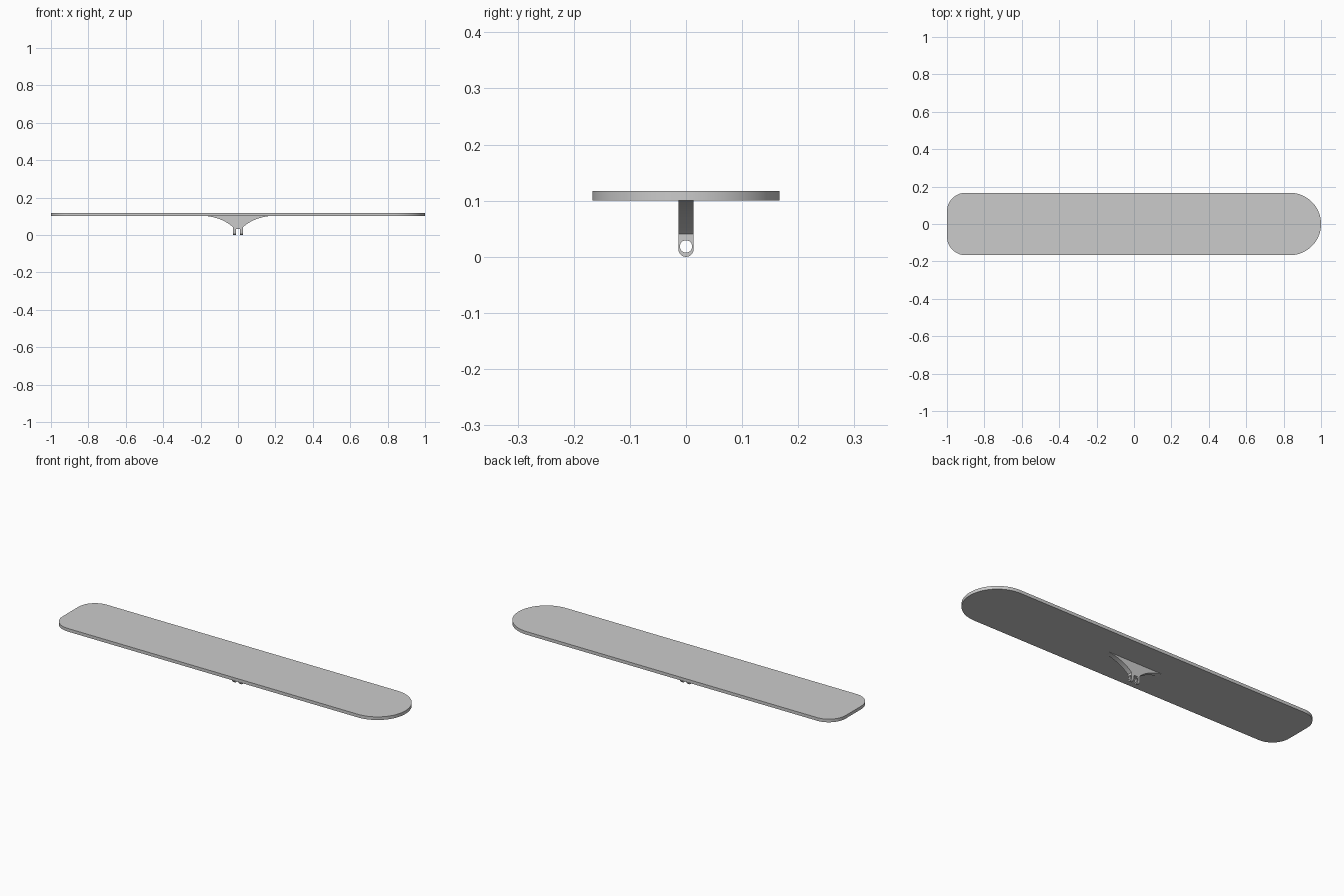
import bpy
from math import sin, cos, pi, radians
from mathutils import Matrix, Vector

cube = bpy.data.objects.get("Cube")
if cube:
    bpy.data.objects.remove(cube)

GREY = (0.6, 0.6, 0.6, 1)
grey = bpy.data.materials.new("plain grey")
grey.use_nodes = True
grey.diffuse_color = GREY
grey.node_tree.nodes["Principled BSDF"].inputs["Base Color"].default_value = GREY


def arc(cx, cy, r, start, end, steps):
    """Points on an arc, angles in degrees."""
    angles = [radians(start + (end - start) * i / steps) for i in range(steps + 1)]
    return [(cx + r * cos(a), cy + r * sin(a)) for a in angles]


def plate(name, outlines, thickness, matrix):
    """Extrude filled outlines (later ones are holes) about their own plane."""
    curve = bpy.data.curves.new(name, "CURVE")
    curve.dimensions = "2D"
    curve.fill_mode = "BOTH"
    curve.extrude = thickness / 2
    for points in outlines:
        spline = curve.splines.new("POLY")
        spline.points.add(len(points) - 1)
        for p, (u, v) in zip(spline.points, points):
            p.co = (u, v, 0, 1)
        spline.use_cyclic_u = True
    obj = bpy.data.objects.new(name, curve)
    bpy.context.collection.objects.link(obj)
    bpy.ops.object.select_all(action="DESELECT")
    obj.select_set(True)
    bpy.context.view_layer.objects.active = obj
    bpy.ops.object.convert(target="MESH")
    obj = bpy.context.object
    obj.name = name
    obj.data.transform(matrix)
    obj.data.materials.clear()
    obj.data.materials.append(grey)
    bpy.ops.object.shade_smooth_by_angle(angle=radians(30))
    return obj


# Board: one fully round end, one end with rounded corners
HALF, CORNER = 0.167, 0.1
board = arc(1 - HALF, 0, HALF, -90, 90, 48)
board += arc(CORNER - 1, HALF - CORNER, CORNER, 90, 180, 24)
board += arc(CORNER - 1, CORNER - HALF, CORNER, 180, 270, 24)
plate("board", [board], 0.017, Matrix.Translation((0, 0, 0.1085)))

# Bracket body: flared profile in the x-z plane
WIDTH, LEG_TOP = 0.027, 0.031
a, b, c = Vector((0.026, 0.041)), Vector((0.08, 0.09)), Vector((0.168, 0.101))
flare = [(1 - t) ** 2 * a + 2 * t * (1 - t) * b + t * t * c
         for t in (i / 20 for i in range(21))]
side = [(a.x, LEG_TOP)] + [tuple(p) for p in flare]
body = side + [(-x, z) for x, z in reversed(side)]
plate("bracket_body", [body], WIDTH, Matrix.Rotation(pi / 2, 4, "X"))

# Bracket legs: round-bottomed lugs with a pin hole, facing along x
R = WIDTH / 2
lug = [(R, LEG_TOP), (-R, LEG_TOP)] + arc(0, R, R, 180, 360, 24)
hole = arc(0, 0.0185, 0.011, 0, 345, 23)
upright = Matrix.Rotation(pi / 2, 4, "Z") @ Matrix.Rotation(pi / 2, 4, "X")
for name, sign in (("left_lug", 1), ("right_lug", -1)):
    plate(name, [lug, hole], 0.014, Matrix.Translation((sign * 0.019, 0, 0)) @ upright)
